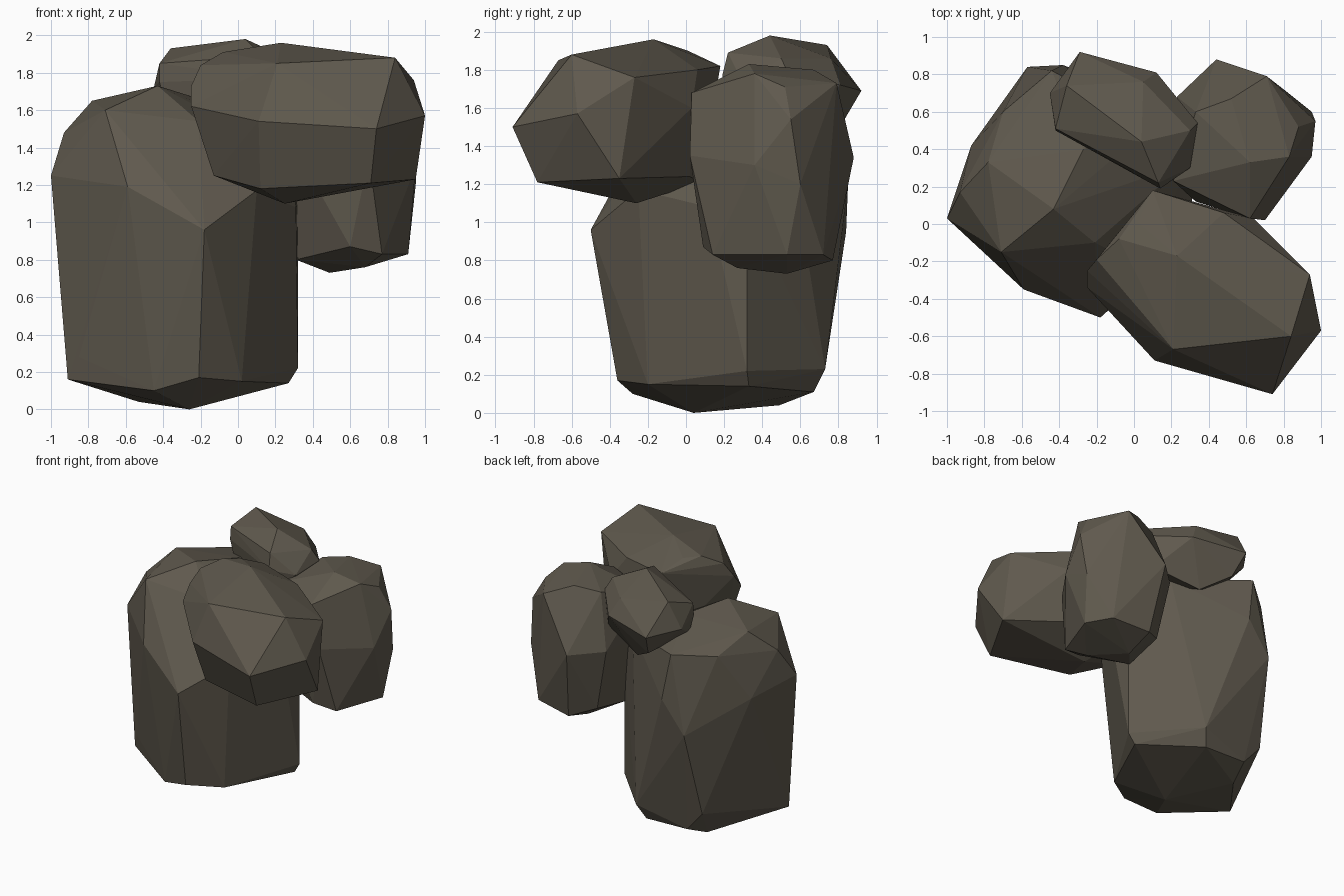
import bpy, bmesh

stone = bpy.data.materials.new("stone")
stone.diffuse_color = (0.115, 0.1, 0.075, 1)


def rock(name, base, sides, top):
    """Chiselled boulder: convex hull around its base, side and top corners."""
    bm = bmesh.new()
    for p in base + sides + top:
        bm.verts.new(p)
    hull = bmesh.ops.convex_hull(bm, input=bm.verts)
    loose = {v for v in hull["geom_interior"] + hull["geom_unused"]
             if isinstance(v, bmesh.types.BMVert)}
    bmesh.ops.delete(bm, geom=list(loose), context='VERTS')
    bmesh.ops.dissolve_limit(bm, angle_limit=0.03, verts=bm.verts, edges=bm.edges)
    bmesh.ops.recalc_face_normals(bm, faces=bm.faces)
    me = bpy.data.meshes.new(name)
    bm.to_mesh(me)
    bm.free()
    me.materials.append(stone)
    ob = bpy.data.objects.new(name, me)
    bpy.context.collection.objects.link(ob)
    return ob


# Tall standing boulder
rock("main_boulder",
     base=[(-.91, 0, .16), (-.85, -.06, .28), (-.45, -.28, .10), (-.21, -.36, .17),
           (.02, -.20, .15), (0, -.07, .12), (-.26, .04, 0), (-.53, .49, .04),
           (.27, .33, .14), (.32, .32, .22), (-.12, .67, .11), (-.07, .73, .23),
           (-.48, .67, .12), (-.62, .68, .28)],
     sides=[(-1, .03, 1.25), (-.59, -.35, 1.19), (-.18, -.50, .96), (.31, .12, 1.08),
            (.32, .32, 1.1), (-.57, .84, .95), (-.87, .42, 1.17), (.1, -.25, 1.17),
            (-.38, .85, 1.2)],
     top=[(-.93, .17, 1.48), (-.86, .07, 1.51), (-.71, -.15, 1.60), (-.21, -.1, 1.54),
          (-.78, .33, 1.65), (-.43, .08, 1.73), (-.27, .40, 1.68), (-.44, .82, 1.56),
          (-.70, .60, 1.53), (.27, .32, 1.37), (.1, .53, 1.50)])

# Block leaning out over the front right
rock("front_block",
     base=[(-.13, -.33, 1.25), (.12, -.58, 1.18), (.25, -.26, 1.10), (.71, -.78, 1.21),
           (.95, -.35, 1.23), (.12, .08, 1.21), (.42, .02, 1.24)],
     sides=[(-.25, -.34, 1.62), (.11, -.73, 1.54), (.74, -.91, 1.50), (1, -.57, 1.57),
            (.64, .03, 1.60)],
     top=[(-.25, -.25, 1.73), (-.20, -.19, 1.84), (-.08, -.08, 1.91), (.21, -.67, 1.85),
          (.84, -.60, 1.88), (.94, -.27, 1.76), (.23, -.17, 1.96), (.02, .01, 1.90),
          (.10, .18, 1.82), (.48, .06, 1.80)])

# Boulder hanging off the back right
rock("hanging_boulder",
     base=[(.31, .32, .80), (.49, .53, .73), (.68, .27, .76), (.60, .09, .87),
           (.77, .14, .83), (.91, .53, .83), (.80, .72, .83), (.50, .77, .80),
           (.33, .65, .86)],
     sides=[(.20, .24, 1.35), (.33, .12, 1.35), (.70, .02, 1.35), (.97, .55, 1.54),
            (.95, .60, 1.20), (.44, .88, 1.34), (.23, .68, 1.35), (.95, .36, 1.3)],
     top=[(.62, .03, 1.68), (.21, .23, 1.68), (.83, .36, 1.78), (.62, .33, 1.83),
          (.88, .52, 1.71), (.71, .79, 1.73), (.52, .67, 1.80), (.33, .60, 1.77)])

# Small cap stone on top at the back
rock("cap_stone",
     base=[(-.05, .68, 1.40), (-.24, .82, 1.52), (-.38, .50, 1.60), (.29, .57, 1.51),
           (.14, .22, 1.58)],
     sides=[(-.45, .70, 1.72), (-.29, .92, 1.69), (.12, .81, 1.72), (.34, .54, 1.77),
            (.30, .30, 1.73), (.14, .19, 1.77), (-.42, .50, 1.75)],
     top=[(-.36, .74, 1.93), (-.42, .51, 1.85), (.04, .44, 1.98), (.05, .76, 1.86),
          (.13, .22, 1.89), (.30, .50, 1.86)])
